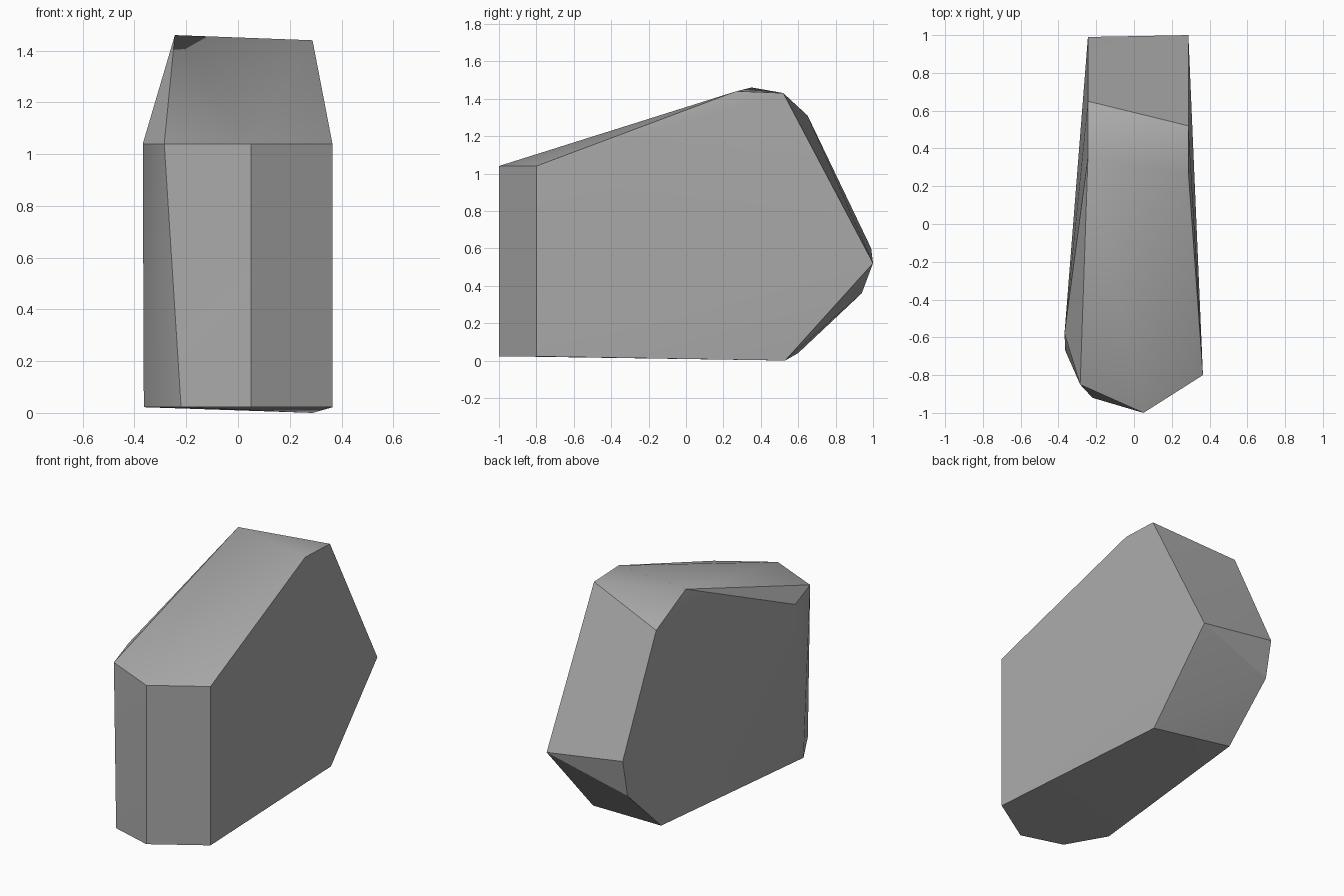
import bpy
import bmesh
import math

# Remove the default object
default_cube = bpy.data.objects.get("Cube")
if default_cube:
    bpy.data.objects.remove(default_cube, do_unlink=True)


def make_material(name, colour):
    material = bpy.data.materials.new(name)
    material.use_nodes = True
    material.diffuse_color = colour
    shader = next(n for n in material.node_tree.nodes if n.type == "BSDF_PRINCIPLED")
    shader.inputs["Base Color"].default_value = colour
    return material


def side_outline(x, outline):
    """Place a (y, z) outline on a plane of constant x."""
    return [(x, y, z) for y, z in outline]


def rim(z, outline):
    """Place an (x, y) outline at a constant height."""
    return [(x, y, z) for x, y in outline]


# Rear corners of the two large cleaved sides
left_side = side_outline(0.288, [(0.27, 1.44), (0.52, 1.43), (1.0, 0.52), (0.53, 0.0)])
right_side = side_outline(-0.244, [(0.35, 1.46), (0.65, 1.31), (0.99, 0.6),
                                   (0.94, 0.36), (0.6, 0.04)])

# Upper and lower rims of the faceted front
front_top = rim(1.04, [(0.365, -0.8), (0.05, -1.0), (-0.285, -0.85), (-0.368, -0.58)])
front_base = rim(0.022, [(0.365, -0.8), (0.05, -1.0), (-0.22, -0.92), (-0.364, -0.67)])

# Wrap the corners into one solid stone
bm = bmesh.new()
for corner in left_side + right_side + front_top + front_base:
    bm.verts.new(corner)
bmesh.ops.convex_hull(bm, input=bm.verts)

# Merge triangles that lie in the same flat facet
bmesh.ops.dissolve_limit(bm, angle_limit=math.radians(1.5),
                         verts=[], edges=bm.edges[:])
bmesh.ops.recalc_face_normals(bm, faces=bm.faces[:])

mesh = bpy.data.meshes.new("rock")
bm.to_mesh(mesh)
bm.free()
rock = bpy.data.objects.new("rock", mesh)
bpy.context.collection.objects.link(rock)
mesh.materials.append(make_material("stone grey", (0.4, 0.4, 0.4, 1.0)))

# Soften shallow folds, keep the strong ridges crisp
bpy.ops.object.select_all(action="DESELECT")
rock.select_set(True)
bpy.context.view_layer.objects.active = rock
bpy.ops.object.shade_smooth_by_angle(angle=math.radians(30))
